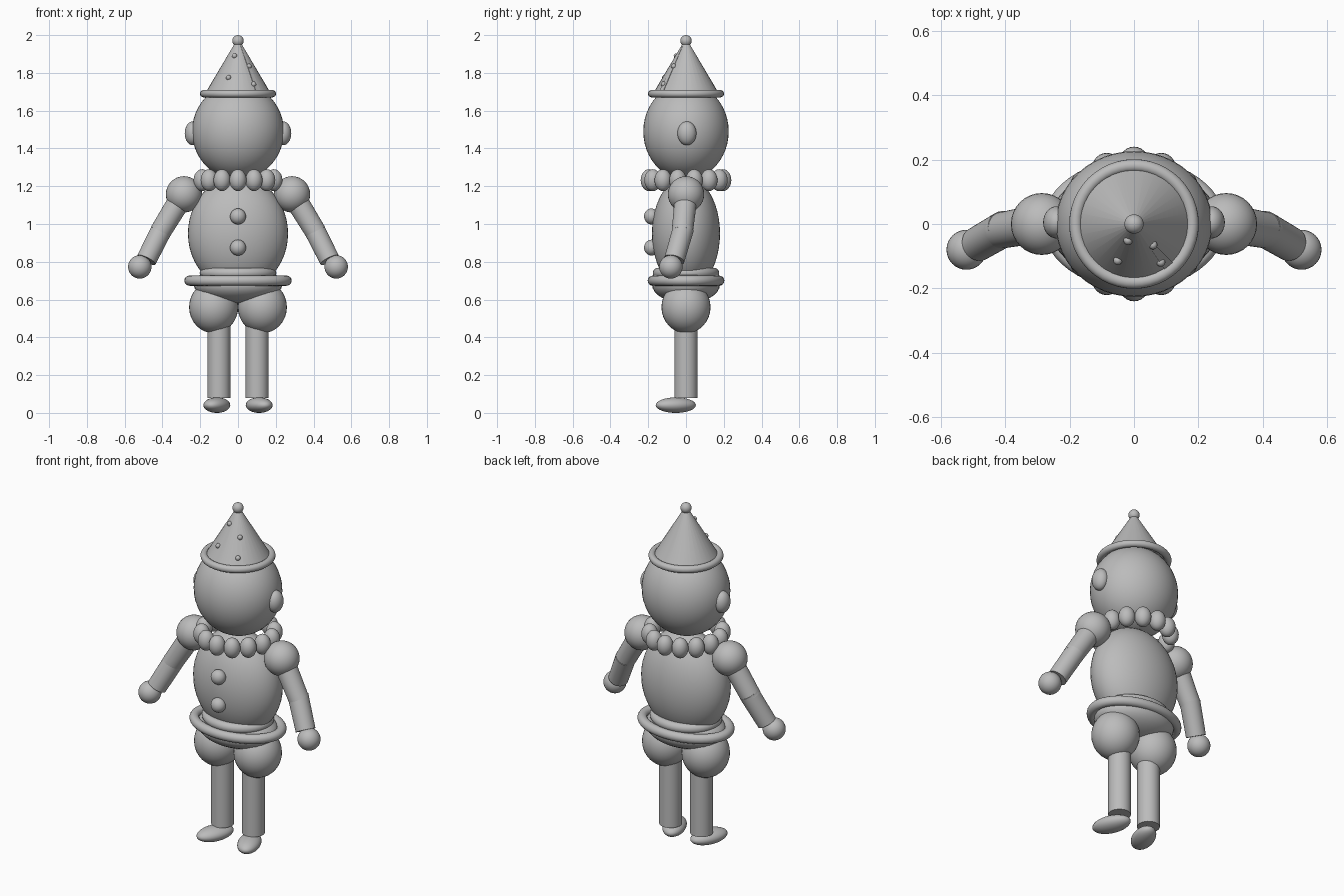
import bpy, bmesh, math
from math import sin, cos, pi
from mathutils import Vector, Matrix

cube = bpy.data.objects.get("Cube")
if cube:
    bpy.data.objects.remove(cube, do_unlink=True)

grey = bpy.data.materials.new("plain_grey")
grey.use_nodes = True
GREY = (0.5, 0.5, 0.5, 1)
grey.diffuse_color = GREY
grey.node_tree.nodes["Principled BSDF"].inputs["Base Color"].default_value = GREY


def finish(name, bm, sharp=40):
    """Turn a bmesh into a smooth-shaded object."""
    bmesh.ops.recalc_face_normals(bm, faces=bm.faces)
    mesh = bpy.data.meshes.new(name)
    bm.to_mesh(mesh)
    bm.free()
    mesh.materials.append(grey)
    ob = bpy.data.objects.new(name, mesh)
    bpy.context.collection.objects.link(ob)
    bpy.ops.object.select_all(action='DESELECT')
    ob.select_set(True)
    bpy.context.view_layer.objects.active = ob
    bpy.ops.object.shade_smooth_by_angle(angle=math.radians(sharp))
    return ob


def ball(name, centre, radii, turn=0, seg=32):
    bm = bmesh.new()
    m = Matrix.Translation(centre) @ Matrix.Rotation(turn, 4, 'Z') @ Matrix.Diagonal((*radii, 1))
    bmesh.ops.create_uvsphere(bm, u_segments=seg, v_segments=seg // 2, radius=1, matrix=m)
    return finish(name, bm)


def tube(name, start, end, r1, r2):
    a, b = Vector(start), Vector(end)
    bm = bmesh.new()
    m = Matrix.Translation((a + b) / 2) @ (b - a).to_track_quat('Z', 'Y').to_matrix().to_4x4()
    bmesh.ops.create_cone(bm, cap_ends=True, segments=32, radius1=r1, radius2=r2,
                          depth=(b - a).length, matrix=m)
    return finish(name, bm)


def ring(name, z, rx, ry, thick, n=48, k=16):
    """Oval ring with a round cross-section."""
    bm = bmesh.new()
    rows = []
    for i in range(n):
        a = 2 * pi * i / n
        rows.append([bm.verts.new(((rx + thick * cos(t)) * cos(a),
                                   (ry + thick * cos(t)) * sin(a),
                                   z + thick * sin(t)))
                     for t in (2 * pi * j / k for j in range(k))])
    for i in range(n):
        p, q = rows[i], rows[(i + 1) % n]
        for j in range(k):
            bm.faces.new((p[j], q[j], q[(j + 1) % k], p[(j + 1) % k]))
    return finish(name, bm)


# Head and hat
ball("head", (0, 0, 1.49), (0.243, 0.226, 0.255), seg=48)
BASE, TIP, RADIUS = 1.69, 1.98, 0.175
tube("hat_cone", (0, 0, BASE), (0, 0, TIP), RADIUS, 0.003)
ring("hat_brim", BASE, 0.181, 0.181, 0.02)
ball("hat_bobble", (0, 0, 1.97), (0.03, 0.03, 0.03))


def on_hat(angle, z, lift=0):
    r = RADIUS * (TIP - z) / (TIP - BASE) + lift
    return Vector((r * cos(angle), r * sin(angle), z))


# Tapered trim strip and small dots on the hat
bm = bmesh.new()
mid, half = math.radians(-50.6), math.radians(5.6)
corners = [(mid - half, BASE + 0.01), (mid + half, BASE + 0.01),
           (mid + half, TIP - 0.03), (mid - half, TIP - 0.03)]
outer = [bm.verts.new(on_hat(a, z, 0.004)) for a, z in corners]
inner = [bm.verts.new(on_hat(a, z, -0.003)) for a, z in corners]
bm.faces.new(outer)
bm.faces.new(inner[::-1])
for i in range(4):
    j = (i + 1) % 4
    bm.faces.new((outer[i], inner[i], inner[j], outer[j]))
finish("hat_strip", bm)
for i, (deg, z) in enumerate([(-110, 1.89), (-114, 1.775), (-48, 1.835), (-55, 1.74)]):
    ball(f"hat_dot_{i + 1}", on_hat(math.radians(deg), z), (0.014,) * 3, seg=16)

# Ruff of beads around the neck
BEADS = 14
for i in range(BEADS):
    a = 2 * pi * i / BEADS - pi / 2
    ball(f"ruff_bead_{i + 1}", (0.195 * cos(a), 0.195 * sin(a), 1.232),
         (0.045, 0.045, 0.058), seg=24)

# Body, buttons and waist
ball("torso", (0, 0, 0.95), (0.265, 0.18, 0.3), seg=48)
for name, z in (("upper_button", 1.04), ("lower_button", 0.875)):
    ball(name, (0, -0.183, z), (0.042, 0.039, 0.042))
ring("shirt_hem", 0.74, 0.175, 0.148, 0.028)
ball("pelvis", (0, 0, 0.68), (0.235, 0.18, 0.1))
ring("belt", 0.7, 0.257, 0.176, 0.027)

# Limbs and ears, mirrored left and right
for side, s in (("left", 1), ("right", -1)):
    ball(f"{side}_ear", (s * 0.24, 0.005, 1.48), (0.042, 0.05, 0.063))
    ball(f"{side}_shoulder", (s * 0.286, 0, 1.157), (0.096,) * 3)
    elbow = (s * 0.413, -0.02, 0.955)
    tube(f"{side}_upper_arm", (s * 0.3, 0, 1.14), elbow, 0.06, 0.056)
    tube(f"{side}_forearm", (s * 0.402, -0.014, 0.975), (s * 0.485, -0.062, 0.81), 0.056, 0.054)
    ball(f"{side}_hand", (s * 0.52, -0.08, 0.773), (0.062,) * 3)
    ball(f"{side}_puffy_thigh", (s * 0.129, 0, 0.56), (0.13, 0.13, 0.138))
    tube(f"{side}_leg", (s * 0.101, 0, 0.08), (s * 0.101, 0, 0.5), 0.061, 0.061)
    ball(f"{side}_foot", (s * 0.112, -0.054, 0.041), (0.062, 0.112, 0.041),
         turn=s * math.radians(22))
